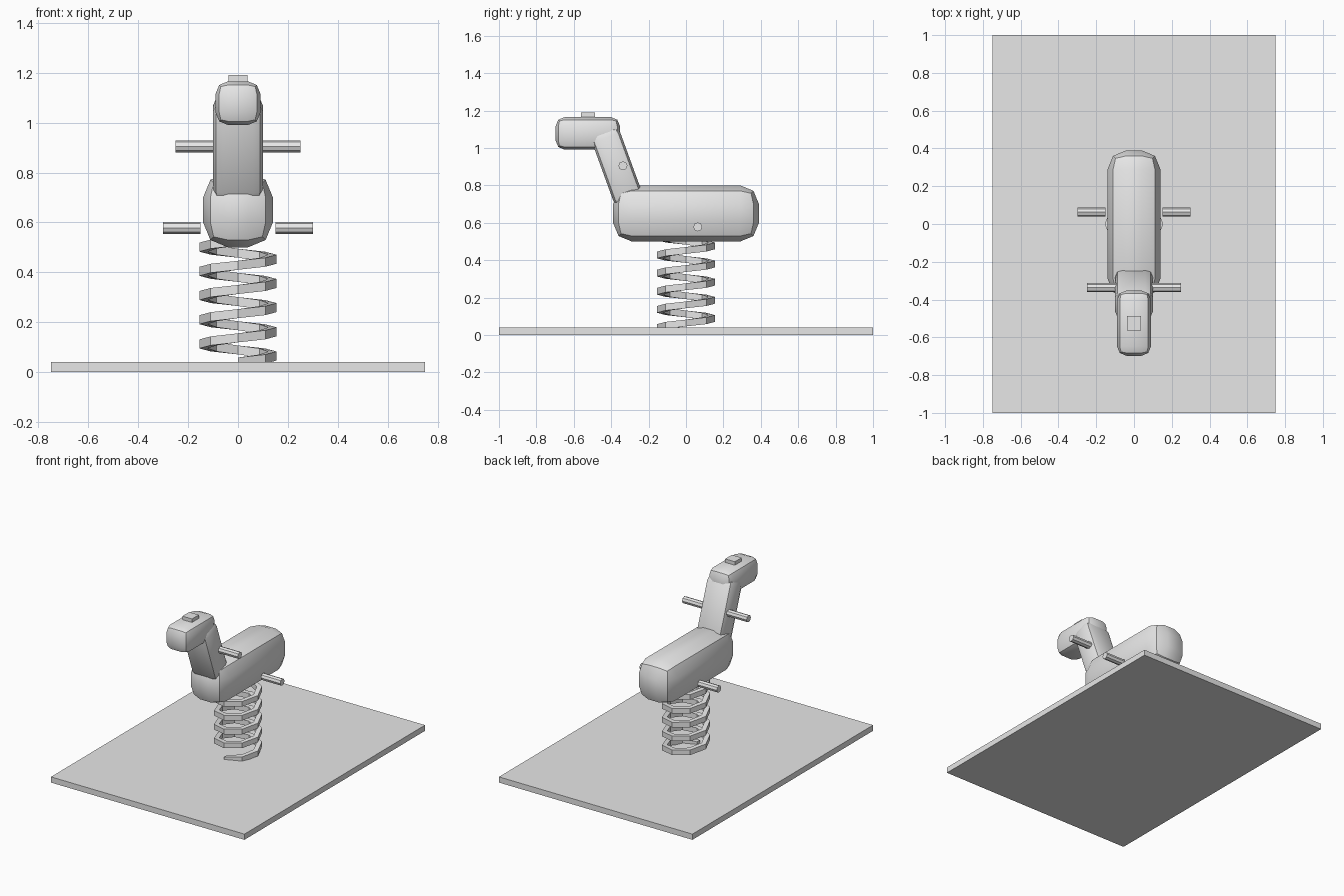
import bpy, math
from mathutils import Vector, Matrix

cube = bpy.data.objects.get("Cube")
if cube:
    bpy.data.objects.remove(cube, do_unlink=True)

grey = bpy.data.materials.new("light_grey")
grey.use_nodes = True
grey.diffuse_color = (0.8, 0.8, 0.8, 1)
grey.node_tree.nodes["Principled BSDF"].inputs["Base Color"].default_value = (0.8, 0.8, 0.8, 1)


def box(name, size, loc, bevel=0, tilt=0):
    """Box with optional rounded edges, tilted about x."""
    bpy.ops.mesh.primitive_cube_add(size=1, location=loc)
    ob = bpy.context.object
    ob.name = name
    ob.data.transform(Matrix.Diagonal((*size, 1)))
    ob.rotation_euler.x = tilt
    ob.data.materials.append(grey)
    if bevel:
        mod = ob.modifiers.new("rounding", 'BEVEL')
        mod.width = bevel
        mod.segments = 2
        bpy.ops.object.modifier_apply(modifier=mod.name)
        bpy.ops.object.shade_smooth_by_angle(angle=math.radians(40))
    return ob


def bar(name, x, y, z, length):
    """Octagonal bar lying along x."""
    bpy.ops.mesh.primitive_cylinder_add(vertices=8, radius=0.024, depth=length,
                                        location=(x, y, z), rotation=(0, math.pi / 2, 0))
    ob = bpy.context.object
    ob.name = name
    ob.data.materials.append(grey)


def spring(name, radius, width, height, z0, pitch, turns, steps=8):
    """Square-section coil, starting at the front and rising anticlockwise."""
    verts, faces = [], []
    count = turns * steps
    for i in range(count + 1):
        a = -math.pi / 2 + i * math.tau / steps
        out = Vector((math.cos(a), math.sin(a), 0))
        z = z0 + pitch * i / steps
        for dr, dz in ((-1, -1), (1, -1), (1, 1), (-1, 1)):
            p = out * (radius + dr * width / 2)
            verts.append((p.x, p.y, z + dz * height / 2))
    for i in range(count):
        for k in range(4):
            n = (k + 1) % 4
            faces.append((i * 4 + k, i * 4 + 4 + k, i * 4 + 4 + n, i * 4 + n))
    faces += [(0, 1, 2, 3), tuple(count * 4 + k for k in (3, 2, 1, 0))]
    mesh = bpy.data.meshes.new(name)
    mesh.from_pydata(verts, [], faces)
    mesh.materials.append(grey)
    bpy.context.collection.objects.link(bpy.data.objects.new(name, mesh))


# Ground plate and coil
box("ground_plate", (1.5, 2, 0.04), (0, 0, 0.02))
spring("coil_spring", 0.138, 0.034, 0.036, 0.04, 0.097, 5)

# Rounded animal: body, leaning neck, head and tuft
box("body", (0.28, 0.78, 0.3), (0, 0, 0.65), bevel=0.1)
box("neck", (0.2, 0.16, 0.41), (0, -0.37, 0.9), bevel=0.04, tilt=math.radians(20))
box("head", (0.18, 0.345, 0.175), (0, -0.525, 1.078), bevel=0.05)
box("head_tuft", (0.075, 0.075, 0.05), (0, -0.525, 1.165))

# Hand bar through the neck, one foot rest on each side
bar("hand_bar", 0, -0.337, 0.905, 0.5)
for side, sx in (("left", 1), ("right", -1)):
    bar(side + "_foot_rest", sx * 0.225, 0.063, 0.578, 0.15)
